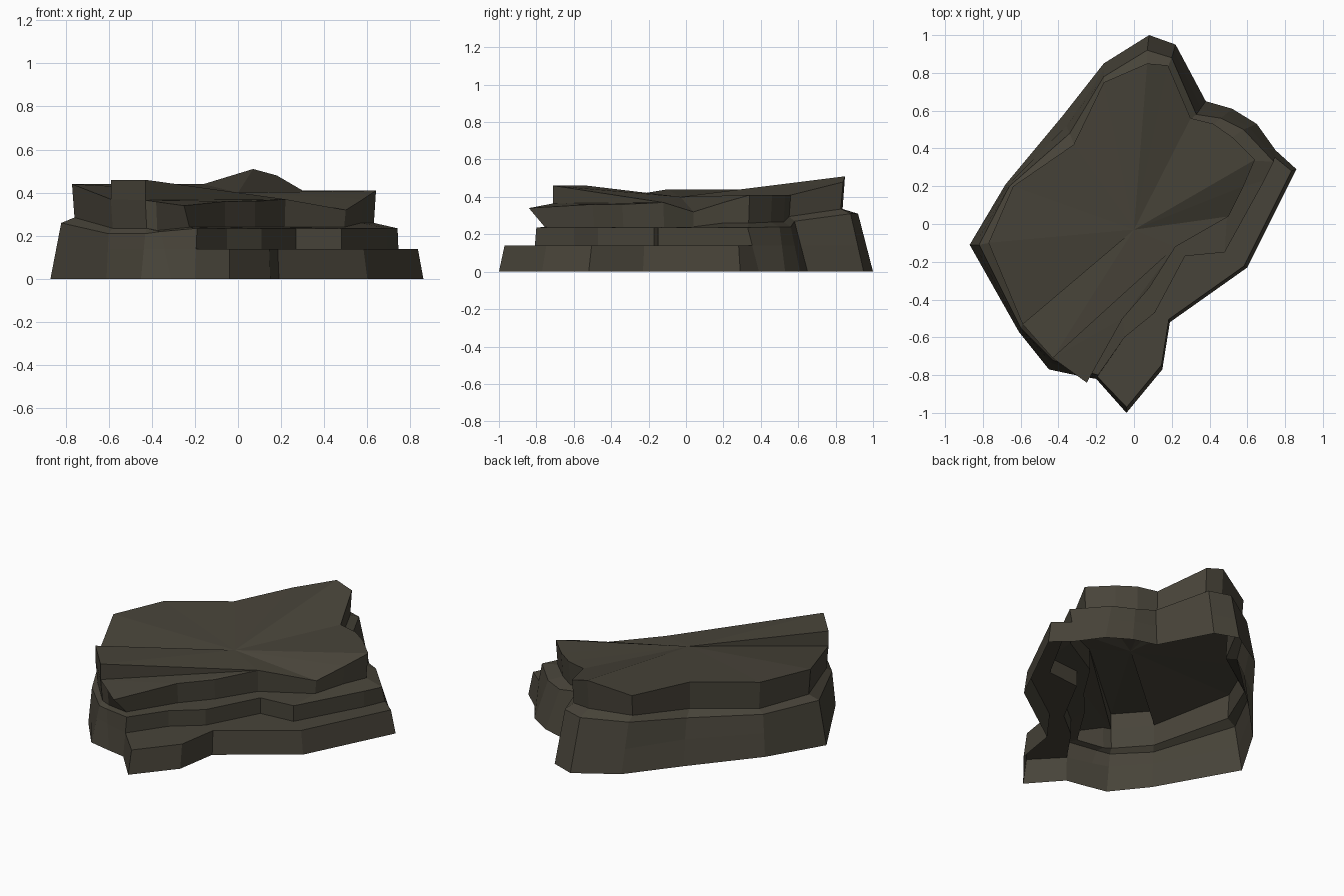
import bpy
from mathutils import Vector

if "Cube" in bpy.data.objects:
    bpy.data.objects.remove(bpy.data.objects["Cube"])

# Outlines of the three rock strata, clockwise from the back tip
BASE = [(.08, 1.0), (.22, .95), (.38, .65), (.52, .61), (.65, .53), (.75, .39), (.86, .29),
        (.60, -.23), (.19, -.52), (.15, -.77), (-.04, -1.0), (-.20, -.82), (-.31, -.80),
        (-.45, -.77), (-.61, -.57), (-.87, -.11), (-.68, .21), (-.38, .57), (-.16, .85)]
MID = [(.07, .92, .31), (.20, .88, .31), (.33, .58, .27), (.46, .56, .24), (.58, .50, .24),
       (.74, .33, .235), (.69, .23, .235), (.48, -.15, .235), (.27, -.17, .235),
       (.11, -.47, .235), (-.05, -.60, .235), (-.19, -.80, .235), (-.36, -.75, .22),
       (-.43, -.72, .21), (-.60, -.55, .21), (-.82, -.11, .26), (-.66, .20, .25),
       (-.34, .48, .25), (-.16, .78, .29)]
TOP = [(.07, .85, .51), (.18, .84, .48), (.30, .56, .41), (.42, .53, .41), (.52, .46, .41),
       (.64, .34, .41), (.58, .20, .37), (.50, .04, .32), (.22, -.12, .37), (.08, -.34, .36),
       (-.06, -.50, .36), (-.25, -.84, .34), (-.38, -.72, .36), (-.43, -.71, .365),
       (-.59, -.53, .37), (-.77, -.10, .44), (-.64, .20, .44), (-.32, .42, .44), (-.16, .75, .44)]
N = len(BASE)
LEDGE = range(6, 11)      # columns with a wide step on the front right
LEDGE_Z = .14

rock = bpy.data.materials.new("dark_brown_rock")
rock.diffuse_color = (.064, .057, .041, 1)
rock.use_nodes = True
rock.node_tree.nodes["Principled BSDF"].inputs["Base Color"].default_value = rock.diffuse_color


def make(name, verts, faces):
    mesh = bpy.data.meshes.new(name)
    mesh.from_pydata(verts, [], faces)
    mesh.materials.append(rock)
    mesh.update()
    obj = bpy.data.objects.new(name, mesh)
    bpy.context.collection.objects.link(obj)
    return obj


def strip(name, rings):
    """Wall of quads through a stack of closed rings."""
    verts = [p for ring in rings for p in ring]
    faces = [(r * N + i, (r + 1) * N + i, (r + 1) * N + (i + 1) % N, r * N + (i + 1) % N)
             for r in range(len(rings) - 1) for i in range(N)]
    return make(name, verts, faces)


base = [Vector((x, y, 0)) for x, y in BASE]
mid = [Vector(p) for p in MID]
top = [Vector(p) for p in TOP]

# Lower stratum: leaning wall, with a flat ledge on the front right
low_rim, low_in = [], []
for i in range(N):
    if i in LEDGE:
        low_rim.append(Vector((base[i].x * .97, base[i].y * .97, LEDGE_Z)))
        low_in.append(Vector((mid[i].x, mid[i].y, LEDGE_Z)))
    else:
        p = base[i].lerp(mid[i], LEDGE_Z / mid[i].z)
        low_rim.append(p)
        low_in.append(p.copy())
strip("lower_stratum", [base, low_rim, low_in])

# Middle stratum wall and its narrow sloped ledge
foot = []
for i in range(N):
    k = .90 if i == 11 else .985       # deep undercut below the front lip
    foot.append(Vector((top[i].x * k, top[i].y * k, mid[i].z + (.005 if 7 <= i <= 12 else .025))))
strip("middle_stratum", [low_in, mid, foot])

# Upper stratum wall
strip("upper_stratum", [foot, top])

# Plateau: a fan from the centre, leaving room for the raised slab
centre = Vector((0, -.03, .40))
fan = [(i, (i + 1) % N, N) for i in range(N) if not 8 <= i <= 13]
plateau = make("plateau", top + [centre], [f[::-1] for f in fan])

# Raised wedge slab on the front left and the shelf beside it
slab_a, slab_b = Vector((-.43, -.71, .46)), Vector((-.59, -.53, .46))
make("raised_slab", [slab_a, slab_b, centre, top[8], top[13], top[14]],
     [(0, 3, 2), (0, 2, 1), (5, 1, 2), (4, 0, 1, 5), (4, 3, 0)])
make("front_shelf", [top[i] for i in range(8, 14)],
     [(0, 2, 1), (0, 5, 2), (5, 3, 2), (5, 4, 3)])
